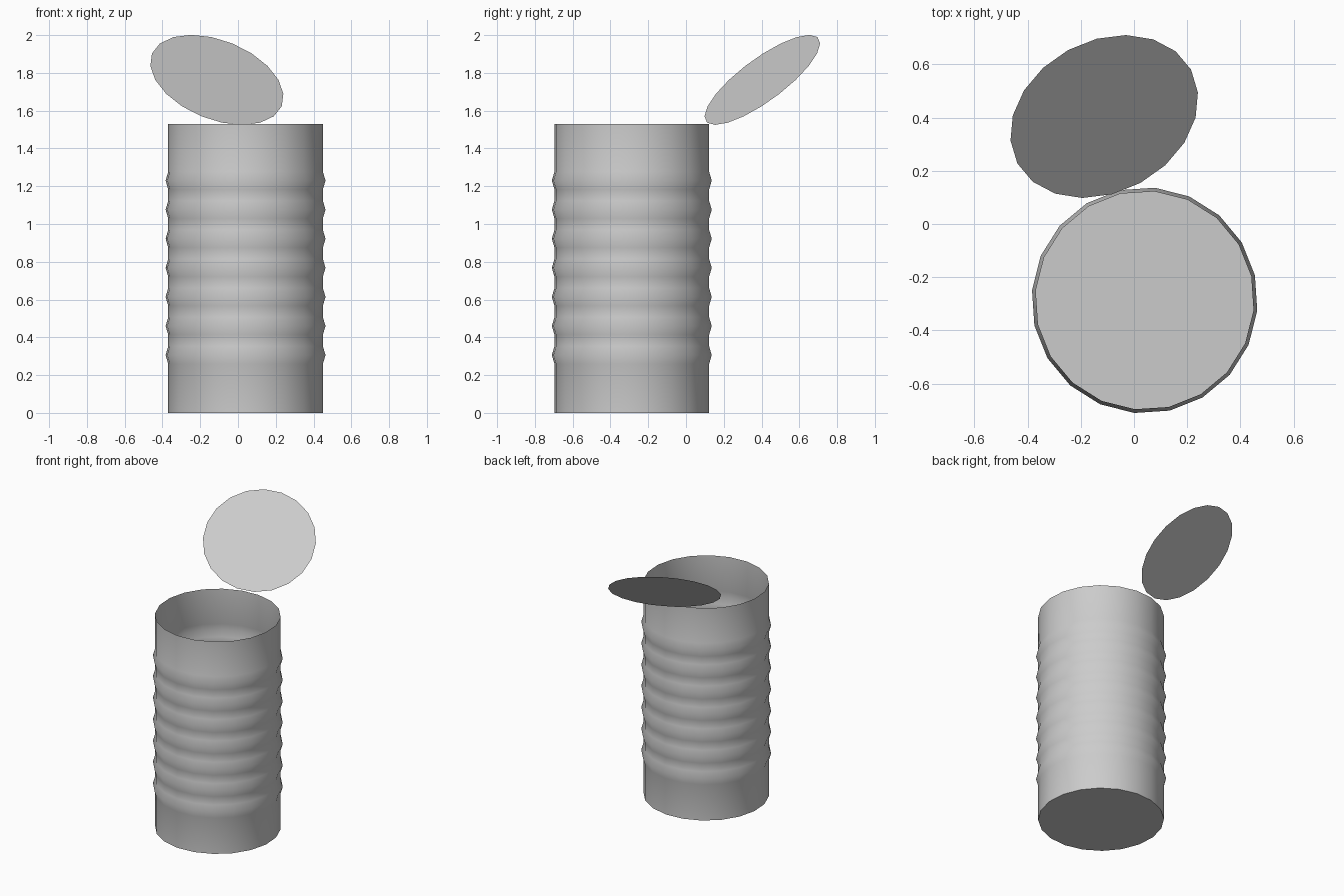
import bpy, bmesh, math
from mathutils import Vector

if "Cube" in bpy.data.objects:
    bpy.data.objects.remove(bpy.data.objects["Cube"])

SIDES = 20
CENTER = Vector((0.04, -0.287, 0))
R, R_RIB, HEIGHT = 0.411, 0.425, 1.53
PHASE = math.radians(-5.2)


def make_object(name, bm):
    mesh = bpy.data.meshes.new(name)
    bm.to_mesh(mesh)
    bm.free()
    obj = bpy.data.objects.new(name, mesh)
    bpy.context.collection.objects.link(obj)
    return obj


def ring(bm, center, u, v, radius, phase=0.0):
    verts = []
    for i in range(SIDES):
        a = phase + 2 * math.pi * i / SIDES
        verts.append(bm.verts.new(center + radius * (math.cos(a) * u + math.sin(a) * v)))
    return verts


# Can body: open tin with seven ribs and a flat bottom
profile = [(R, 0)]
for i in range(7):
    z = 0.306 + 0.154 * i
    profile += [(R, z - 0.047), (R_RIB, z), (R, z + 0.047)]
profile.append((R, HEIGHT))

X, Y = Vector((1, 0, 0)), Vector((0, 1, 0))
bm = bmesh.new()
rings = [ring(bm, CENTER + Vector((0, 0, z)), X, Y, r, PHASE) for r, z in profile]
for low, high in zip(rings, rings[1:]):
    for i in range(SIDES):
        j = (i + 1) % SIDES
        bm.faces.new((low[i], low[j], high[j], high[i]))
bm.faces.new(rings[0][::-1])
can = make_object("can_body", bm)

# Lid: flat disc bent open at the back of the rim
n = Vector((0.306, -0.565, 0.767)).normalized()
u = Vector((0, 0, 1)).cross(n).normalized()
v = n.cross(u)
bm = bmesh.new()
bm.faces.new(ring(bm, Vector((-0.112, 0.404, 1.763)), u, v, 0.371))
make_object("lid", bm)

# Smooth the wall, keep the bottom edge sharp
bpy.context.view_layer.objects.active = can
can.select_set(True)
bpy.ops.object.shade_smooth_by_angle(angle=math.radians(50))
